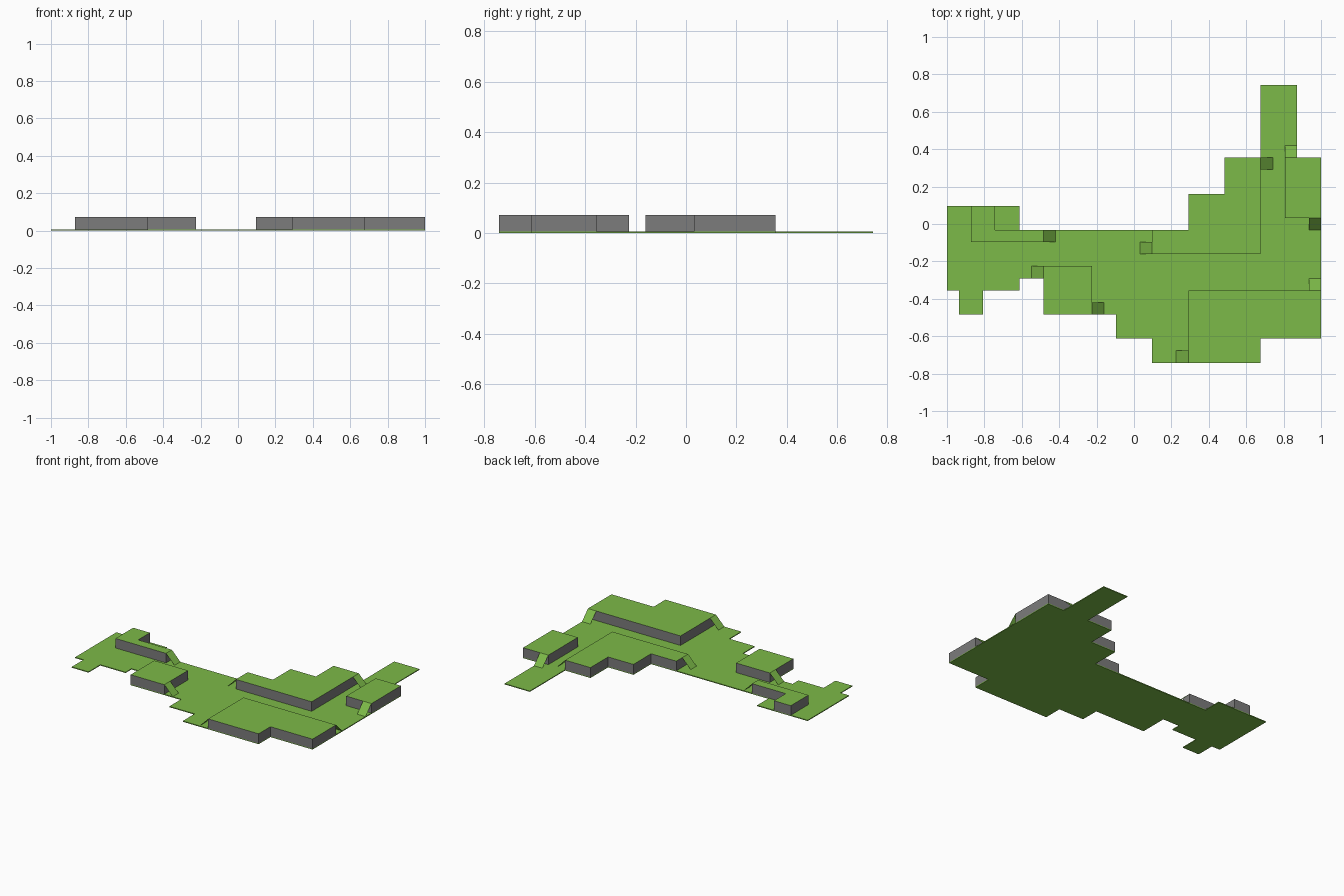
import bpy, bmesh
from mathutils import Vector

cube = bpy.data.objects.get("Cube")
if cube:
    bpy.data.objects.remove(cube, do_unlink=True)

CELL = 2 / 31            # the map is laid out on a grid of 31 x 23 cells
GROUND, TOP = 0.006, 0.072


def material(name, colour):
    m = bpy.data.materials.new(name)
    m.use_nodes = True
    m.diffuse_color = (*colour, 1)
    bsdf = next(n for n in m.node_tree.nodes if n.type == "BSDF_PRINCIPLED")
    bsdf.inputs["Base Color"].default_value = (*colour, 1)
    bsdf.inputs["Roughness"].default_value = 0.9
    return m


GRASS = material("grass green", (0.202, 0.49, 0.065))
ROCK = material("rock grey", (0.2, 0.2, 0.2))


def point(i, j, z):
    return Vector(((i - 15.5) * CELL, (j - 11.5) * CELL, z))


def finish(name, bm, mats):
    mesh = bpy.data.meshes.new(name)
    bm.to_mesh(mesh)
    bm.free()
    for m in mats:
        mesh.materials.append(m)
    obj = bpy.data.objects.new(name, mesh)
    bpy.context.collection.objects.link(obj)
    return obj


def slab(name, outline, z0, z1, side):
    """Extrude a grid outline; the top and bottom are grass, the sides vary."""
    bm = bmesh.new()
    base = bm.faces.new([bm.verts.new(point(i, j, z0)) for i, j in outline])
    ext = bmesh.ops.extrude_face_region(bm, geom=[base], use_keep_orig=True)
    for v in ext["geom"]:
        if isinstance(v, bmesh.types.BMVert):
            v.co.z = z1
    bmesh.ops.recalc_face_normals(bm, faces=bm.faces)
    for f in bm.faces:
        f.material_index = 1 if abs(f.normal.z) < 0.5 else 0
    finish(name, bm, [GRASS, side])


def ramp(name, i, j, dx, dy):
    """One-cell sloping sheet that descends along (dx, dy)."""
    bm = bmesh.new()
    verts = []
    for a, b in ((0, 0), (1, 0), (1, 1), (0, 1)):
        low = (a * 2 - 1) * dx + (b * 2 - 1) * dy > 0
        verts.append(bm.verts.new(point(i + a, j + b, GROUND if low else TOP)))
    bm.faces.new(verts)
    finish(name, bm, [GRASS])


# Thin ground plate
slab("ground", [
    (1, 4), (3, 4), (3, 6), (6, 6), (6, 7), (8, 7), (8, 4), (14, 4), (14, 2),
    (17, 2), (17, 0), (26, 0), (26, 2), (31, 2), (31, 17), (29, 17), (29, 23),
    (26, 23), (26, 17), (23, 17), (23, 14), (20, 14), (20, 11), (6, 11),
    (6, 13), (0, 13), (0, 6), (1, 6)], 0, GROUND, GRASS)

# Raised plateaus with rock cliffs
plateaus = {
    "corner_plateau": [(2, 10), (8, 10), (8, 11), (4, 11), (4, 13), (2, 13)],
    "small_front_plateau": [(8, 4), (12, 4), (12, 8), (8, 8)],
    "stepped_back_plateau": [(17, 9), (26, 9), (26, 17), (23, 17), (23, 14),
                             (20, 14), (20, 11), (17, 11)],
    "side_plateau": [(28, 12), (31, 12), (31, 17), (28, 17)],
    "large_front_plateau": [(20, 0), (26, 0), (26, 2), (31, 2), (31, 6), (20, 6)],
}
for name, outline in plateaus.items():
    slab(name, outline, GROUND, TOP, ROCK)

# Ramps leading down from the plateaus
ramp("corner_ramp", 8, 10, 1, 0)
ramp("small_front_ramp_right", 7, 7, -1, 0)
ramp("small_front_ramp_left", 12, 4, 1, 0)
ramp("back_ramp_right", 16, 9, -1, 0)
ramp("back_ramp_left", 26, 16, 1, 0)
ramp("side_ramp_back", 28, 17, 0, 1)
ramp("side_ramp_front", 30, 11, 0, -1)
ramp("large_front_ramp_back", 30, 6, 0, 1)
ramp("large_front_ramp_right", 19, 0, -1, 0)
